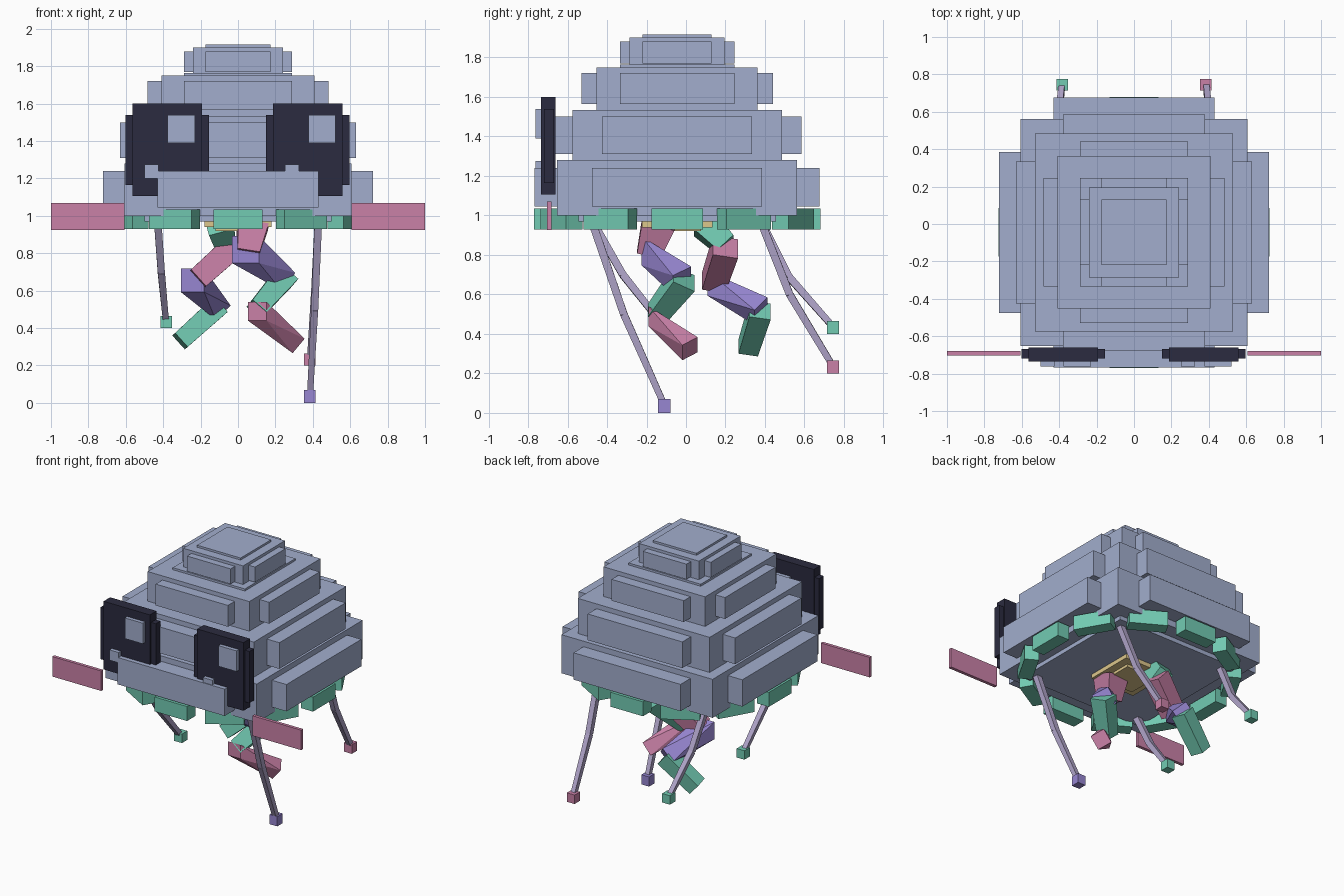
import bpy, bmesh, math
from mathutils import Vector, Matrix

if "Cube" in bpy.data.objects:
    bpy.data.objects.remove(bpy.data.objects["Cube"])


def material(name, rgb):
    m = bpy.data.materials.new(name)
    m.diffuse_color = (*rgb, 1)
    m.use_nodes = True
    m.node_tree.nodes["Principled BSDF"].inputs["Base Color"].default_value = m.diffuse_color
    return m


BLUE = material("dusty blue", (0.36, 0.42, 0.61))
DARK = material("dark navy", (0.024, 0.024, 0.05))
PINK = material("rose pink", (0.59, 0.22, 0.39))
GREEN = material("mint green", (0.17, 0.60, 0.45))
PURPLE = material("violet", (0.31, 0.24, 0.64))
LILAC = material("pale lilac", (0.43, 0.37, 0.58))
TAN = material("sand", (0.72, 0.57, 0.26))


def finish(bm, name, mat):
    mesh = bpy.data.meshes.new(name)
    bm.to_mesh(mesh)
    bm.free()
    mesh.materials.append(mat)
    ob = bpy.data.objects.new(name, mesh)
    bpy.context.collection.objects.link(ob)
    return ob


def box(name, mat, x0, x1, y0, y1, z0, z1):
    bm = bmesh.new()
    c = Vector(((x0 + x1) / 2, (y0 + y1) / 2, (z0 + z1) / 2))
    size = Matrix.Diagonal((x1 - x0, y1 - y0, z1 - z0, 1))
    bmesh.ops.create_cube(bm, size=1, matrix=Matrix.Translation(c) @ size)
    return finish(bm, name, mat)


def segment(name, mat, p, q, w0, w1, flat_start=False):
    """Four-sided bar from p to q; flat_start gives an upright square end facing y."""
    p, q = Vector(p), Vector(q)
    d = (q - p).normalized()
    u = Vector((0, 1, 0)).cross(d).normalized()
    v = d.cross(u)
    start = (Vector((1, 0, 0)), Vector((0, 0, 1))) if flat_start else (u, v)
    bm = bmesh.new()
    for c, w, (a, b) in ((p, w0, start), (q, w1, (u, v))):
        for i in (-0.5, 0.5):
            for j in (-0.5, 0.5):
                bm.verts.new(c + a * i * w + b * j * w)
    bmesh.ops.convex_hull(bm, input=bm.verts)
    bmesh.ops.dissolve_limit(bm, angle_limit=0.01, verts=bm.verts, edges=bm.edges)
    return finish(bm, name, mat)


# Stepped dome: core half width, panel reach, panel half width, core z, panel z
CY = -0.045
tiers = [
    (0.607, 0.722, 0.43, 1.00, 1.28, 1.045, 1.24),
    (0.53, 0.63, 0.38, 1.28, 1.535, 1.31, 1.50),
    (0.408, 0.485, 0.29, 1.535, 1.75, 1.565, 1.72),
    (0.24, 0.29, 0.175, 1.75, 1.90, 1.77, 1.88),
]
for n, (h, r, p, z0, z1, a, b) in enumerate(tiers, 1):
    box(f"dome_tier_{n}", BLUE, -h, h, CY - h, CY + h, z0, z1)
    box(f"dome_cap_{n}", BLUE, -p, p, CY - p, CY + p, z1 - 0.02, z1 + 0.015)
    for side, s in (("left", -1), ("right", 1)):
        x0, x1 = sorted((s * (h - 0.02), s * r))
        box(f"dome_panel_{n}_{side}", BLUE, x0, x1, CY - p, CY + p, a, b)
    for side, s in (("front", -1), ("back", 1)):
        y0, y1 = sorted((CY + s * (h - 0.02), CY + s * r))
        box(f"dome_panel_{n}_{side}", BLUE, -p, p, y0, y1, a, b)
box("dome_floor", BLUE, -0.5, 0.5, CY - 0.5, CY + 0.5, 0.97, 1.01)

# Ring of blocks under the rim
for i in range(12):
    bm = bmesh.new()
    m = (Matrix.Translation((0, CY, 0.982)) @ Matrix.Rotation(i * math.pi / 6, 4, 'Z')
         @ Matrix.Translation((0, -0.677, 0)) @ Matrix.Diagonal((0.26, 0.096, 0.105, 1)))
    bmesh.ops.create_cube(bm, size=1, matrix=m)
    finish(bm, f"rim_block_{i + 1}", GREEN)

# Mouth plates beneath the body
box("mouth_plate", TAN, -0.178, 0.178, CY - 0.178, CY + 0.178, 0.94, 0.975)
box("mouth_centre", TAN, -0.12, 0.12, CY - 0.12, CY + 0.12, 0.92, 0.945)

# Eyes with highlights, and side fins
for side, c in (("left", -0.379), ("right", 0.373)):
    box(f"eye_tall_{side}", DARK, c - 0.186, c + 0.186, -0.735, -0.66, 1.105, 1.60)
    box(f"eye_wide_{side}", DARK, c - 0.223, c + 0.223, -0.72, -0.668, 1.165, 1.54)
    box(f"eye_highlight_large_{side}", BLUE, c + 0.003, c + 0.148, -0.762, -0.73, 1.39, 1.54)
    box(f"eye_highlight_small_{side}", BLUE, c - 0.121, c - 0.046, -0.762, -0.73, 1.20, 1.275)
for side, x0, x1 in (("left", -1.0, -0.607), ("right", 0.607, 1.0)):
    box(f"side_fin_{side}", PINK, x0, x1, -0.703, -0.68, 0.925, 1.07)

# Four thin bent legs with cube feet
legs = [
    ("front_left", -1, -0.48, (-0.32, 0.70), (-0.11, 0.435), GREEN),
    ("front_right", 1, -0.48, (-0.315, 0.50), (-0.11, 0.04), PURPLE),
    ("back_left", -1, 0.375, (0.52, 0.69), (0.745, 0.435), GREEN),
    ("back_right", 1, 0.375, (0.525, 0.60), (0.745, 0.235), PINK),
]
for name, s, top_y, (ky, kz), (fy, fz), mat in legs:
    top, knee, foot = (s * 0.43, top_y, 0.98), (s * 0.41, ky, kz), (s * 0.385, fy, fz)
    segment(f"upper_leg_{name}", LILAC, top, knee, 0.04, 0.038)
    segment(f"lower_leg_{name}", LILAC, knee, foot, 0.038, 0.032)
    x = s * 0.383
    box(f"foot_{name}", mat, x - 0.031, x + 0.031, fy - 0.031, fy + 0.031,
        fz - 0.035 if fz > 0.1 else 0.0, fz + 0.03)

# Two zigzag tentacles hanging from the mouth
tentacles = {
    "front": [
        (PINK, (0.08, -0.14, 0.96), (0.055, -0.19, 0.80), 0.17, 0.12, False),
        (PURPLE, (0.04, -0.225, 0.82), (0.24, -0.02, 0.67), 0.145, 0.12, True),
        (GREEN, (0.255, -0.01, 0.68), (0.10, -0.15, 0.50), 0.125, 0.10, False),
        (PINK, (0.103, -0.19, 0.49), (0.30, 0.02, 0.325), 0.10, 0.10, True),
    ],
    "back": [
        (GREEN, (-0.10, 0.09, 0.96), (-0.07, 0.20, 0.85), 0.14, 0.11, False),
        (PINK, (-0.02, 0.20, 0.84), (-0.22, 0.14, 0.66), 0.13, 0.12, False),
        (PURPLE, (-0.243, 0.11, 0.655), (-0.11, 0.38, 0.515), 0.125, 0.11, True),
        (GREEN, (-0.10, 0.375, 0.52), (-0.31, 0.315, 0.33), 0.11, 0.10, False),
    ],
}
for where, parts in tentacles.items():
    for i, (mat, p, q, w0, w1, flat) in enumerate(parts, 1):
        segment(f"tentacle_{where}_{i}", mat, p, q, w0, w1, flat)
